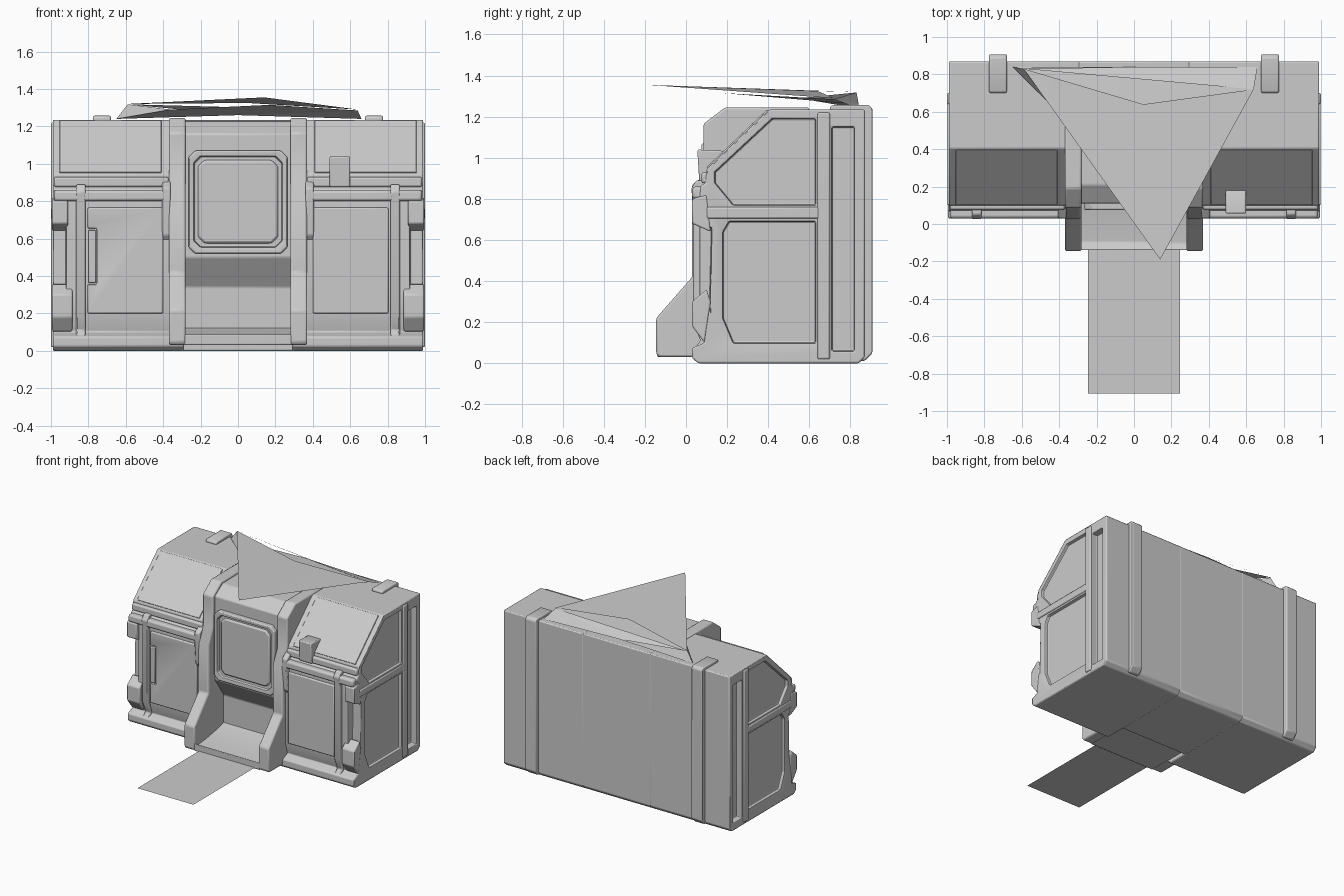
import bpy, bmesh


def mesh_obj(name, bm):
    me = bpy.data.meshes.new(name)
    bm.to_mesh(me)
    bm.free()
    ob = bpy.data.objects.new(name, me)
    bpy.context.collection.objects.link(ob)
    return ob


def finish(ob, bevel=0.008, mirror=False, cutters=()):
    for c in cutters:
        m = ob.modifiers.new("cut", 'BOOLEAN')
        m.operation, m.object, m.solver = 'DIFFERENCE', c, 'EXACT'
    if bevel:
        m = ob.modifiers.new("bevel", 'BEVEL')
        m.width, m.segments, m.limit_method = bevel, 2, 'ANGLE'
    if mirror:
        ob.modifiers.new("mirror", 'MIRROR')
    return ob


def prism(name, pts, x0, x1, **kw):
    """Extrude a (y, z) outline along x."""
    bm = bmesh.new()
    f = bm.faces.new([bm.verts.new((x0, y, z)) for y, z in pts])
    r = bmesh.ops.extrude_face_region(bm, geom=[f])
    vs = [v for v in r["geom"] if isinstance(v, bmesh.types.BMVert)]
    bmesh.ops.translate(bm, verts=vs, vec=(x1 - x0, 0, 0))
    bmesh.ops.recalc_face_normals(bm, faces=bm.faces)
    return finish(mesh_obj(name, bm), **kw)


def box(name, x0, x1, y0, y1, z0, z1, **kw):
    return prism(name, [(y0, z0), (y1, z0), (y1, z1), (y0, z1)], x0, x1, **kw)


def cutter(pts, x0, x1):
    ob = prism("cutter", pts, x0, x1, bevel=0)
    ob.hide_render = True
    ob.hide_set(True)
    return ob


def rect(y0, y1, z0, z1):
    return [(y0, z0), (y1, z0), (y1, z1), (y0, z1)]


def sheet(name, verts, faces):
    bm = bmesh.new()
    vs = [bm.verts.new(v) for v in verts]
    for f in faces:
        bm.faces.new([vs[i] for i in f])
    bmesh.ops.recalc_face_normals(bm, faces=bm.faces)
    return mesh_obj(name, bm)


# Side bays of the shelter, with recessed end panels, rear slot and corner notch
end_low = cutter([(0.23, 0.10), (0.63, 0.10), (0.63, 0.69), (0.21, 0.69),
                  (0.18, 0.64), (0.18, 0.22)], 0.965, 1.1)
end_high = cutter([(0.23, 0.77), (0.63, 0.77), (0.63, 1.19), (0.42, 1.19),
                   (0.14, 0.93), (0.14, 0.88)], 0.965, 1.1)
slot = cutter(rect(0.71, 0.82, 0.06, 1.15), 0.94, 1.1)
notch = cutter([(-0.1, 0.30), (0.03, 0.35), (0.115, 0.26), (0.125, 0.66),
                (0.03, 0.68), (-0.1, 0.68)], 0.92, 1.1)
bay = [(0.06, 0.0), (0.03, 0.025), (0.03, 0.075), (0.09, 0.10), (0.065, 0.19),
       (0.065, 0.79), (0.07, 0.86), (0.095, 0.88), (0.10, 0.945), (0.405, 1.235),
       (0.87, 1.235), (0.87, 0.03), (0.84, 0.0)]
prism("side_bay", bay, 0.29, 0.99, mirror=True,
      cutters=[end_low, end_high, slot, notch])

# Front corner bumpers above and below the notch
prism("corner_bumper_low", [(0.09, 0.10), (0.03, 0.18), (0.03, 0.30), (0.10, 0.36),
                            (0.12, 0.30)], 0.885, 0.995, mirror=True)
prism("corner_bumper_high", [(0.12, 0.64), (0.03, 0.68), (0.03, 0.80), (0.10, 0.82)],
      0.91, 0.995, mirror=True)

# End rails
box("end_rail", 0.97, 1.0, 0.64, 0.70, 0.02, 1.22, mirror=True)
box("end_belt", 0.96, 0.998, 0.10, 0.66, 0.705, 0.76, mirror=True)

# Front ledges, posts, raised panels and roof panels
box("front_ledge", 0.37, 0.985, 0.03, 0.10, 0.80, 0.86, bevel=0.015, mirror=True)
box("upper_ledge", 0.37, 0.985, 0.075, 0.13, 0.875, 0.93, bevel=0.012, mirror=True)
prism("front_post", [(0.03, 0.06), (0.10, 0.06), (0.10, 0.89), (0.05, 0.89),
                     (0.025, 0.85), (0.035, 0.78), (0.035, 0.2), (0.07, 0.11)],
      0.815, 0.865, mirror=True)
rear_gap = cutter(rect(0.0, 0.07, 0.355, 0.655), -0.805, -0.755)
for s in (-1, 1):
    box("front_panel", s * 0.40, s * 0.805, 0.05, 0.10, 0.20, 0.765,
        cutters=[rear_gap] if s < 0 else [])
prism("roof_panel", [(0.115, 0.945), (0.40, 1.217), (0.395, 1.235), (0.10, 0.955)],
      0.41, 0.955, bevel=0.004, mirror=True)

# Door handle and small clip
box("door_handle", -0.80, -0.76, 0.045, 0.08, 0.365, 0.645, bevel=0.005)
prism("roof_clip", [(0.065, 0.875), (0.12, 0.875), (0.20, 1.02), (0.17, 1.035),
                    (0.055, 1.04)], 0.49, 0.60)

# Central entrance body with the overhang under the door
prism("entrance_body", [(0.22, 0.0), (0.22, 0.34), (0.11, 0.50), (0.11, 1.16),
                        (0.21, 1.225), (0.87, 1.235), (0.87, 0.03), (0.84, 0.0)],
      -0.30, 0.30)

# Ribs running from the roof down to the entrance side walls
prism("entrance_rib", [(0.25, 0.03), (-0.13, 0.03), (-0.145, 0.045), (-0.145, 0.22),
                       (0.03, 0.42), (0.03, 0.80), (0.085, 0.92), (0.085, 1.165),
                       (0.19, 1.245), (0.60, 1.245), (0.60, 1.20), (0.30, 1.10)],
      0.28, 0.37, bevel=0.012, mirror=True)
prism("rib_bracket", [(0.10, 0.55), (0.045, 0.62), (0.03, 0.78), (0.03, 0.87),
                      (0.10, 0.92)], 0.36, 0.405, mirror=True)


# Door: rounded frame with a recessed and re-raised panel, all in the x-z plane
def door_plate(name, hw, z0, z1, y0, y1, c=0.035, **kw):
    bm = bmesh.new()
    out = [(-hw + c, z0), (hw - c, z0), (hw, z0 + c), (hw, z1 - c),
           (hw - c, z1), (-hw + c, z1), (-hw, z1 - c), (-hw, z0 + c)]
    f = bm.faces.new([bm.verts.new((x, y0, z)) for x, z in out])
    r = bmesh.ops.extrude_face_region(bm, geom=[f])
    bmesh.ops.translate(bm, vec=(0, y1 - y0, 0),
                        verts=[v for v in r["geom"] if isinstance(v, bmesh.types.BMVert)])
    bmesh.ops.recalc_face_normals(bm, faces=bm.faces)
    return finish(mesh_obj(name, bm), **kw)


door_cut = door_plate("cutter", 0.235, 0.555, 1.04, 0.0, 0.10, bevel=0)
door_cut.hide_render = True
door_cut.hide_set(True)
door_plate("door_frame", 0.265, 0.52, 1.07, 0.075, 0.13, cutters=[door_cut])
door_plate("door_panel", 0.215, 0.575, 1.02, 0.085, 0.12, bevel=0.012)

# Entrance floor, lip and sloped rear step
prism("entrance_floor", [(-0.14, 0.03), (0.25, 0.03), (0.25, 0.13), (0.15, 0.10),
                         (0.0, 0.075), (-0.10, 0.065), (-0.14, 0.09)], -0.29, 0.29)

# Straps wrapping the back and the rear edge of the roof
prism("back_strap", [(0.70, 1.22), (0.70, 1.25), (0.715, 1.257), (0.89, 1.257),
                     (0.907, 1.24), (0.907, 0.05), (0.87, 0.012), (0.84, 0.012),
                     (0.84, 1.20)], 0.68, 0.775, mirror=True)

# Flat ramp mat
sheet("ramp_mat", [(-0.245, -0.907, 0.04), (0.245, -0.907, 0.04),
                   (0.245, -0.13, 0.04), (-0.245, -0.13, 0.04)], [(0, 1, 2, 3)])

# Folded tarp: upper triangle over a lower sheet
sheet("tarp_upper", [(-0.59, 0.83, 1.32), (0.14, -0.19, 1.355), (0.64, 0.72, 1.29),
                     (0.05, 0.64, 1.325)], [(0, 1, 3), (1, 2, 3)])
sheet("tarp_lower", [(-0.65, 0.84, 1.24), (0.0, 0.84, 1.26), (0.66, 0.84, 1.24),
                     (0.64, 0.72, 1.285), (0.17, 0.18, 1.315), (-0.36, 0.55, 1.29),
                     (-0.59, 0.83, 1.318)],
      [(0, 1, 5), (1, 4, 5), (1, 3, 4), (1, 2, 3), (0, 5, 6), (6, 1, 3)])

# Smooth the bevels, keep hard edges
for ob in bpy.context.collection.objects:
    if not ob.hide_render:
        ob.select_set(True)
        bpy.context.view_layer.objects.active = ob
bpy.ops.object.shade_smooth_by_angle()
